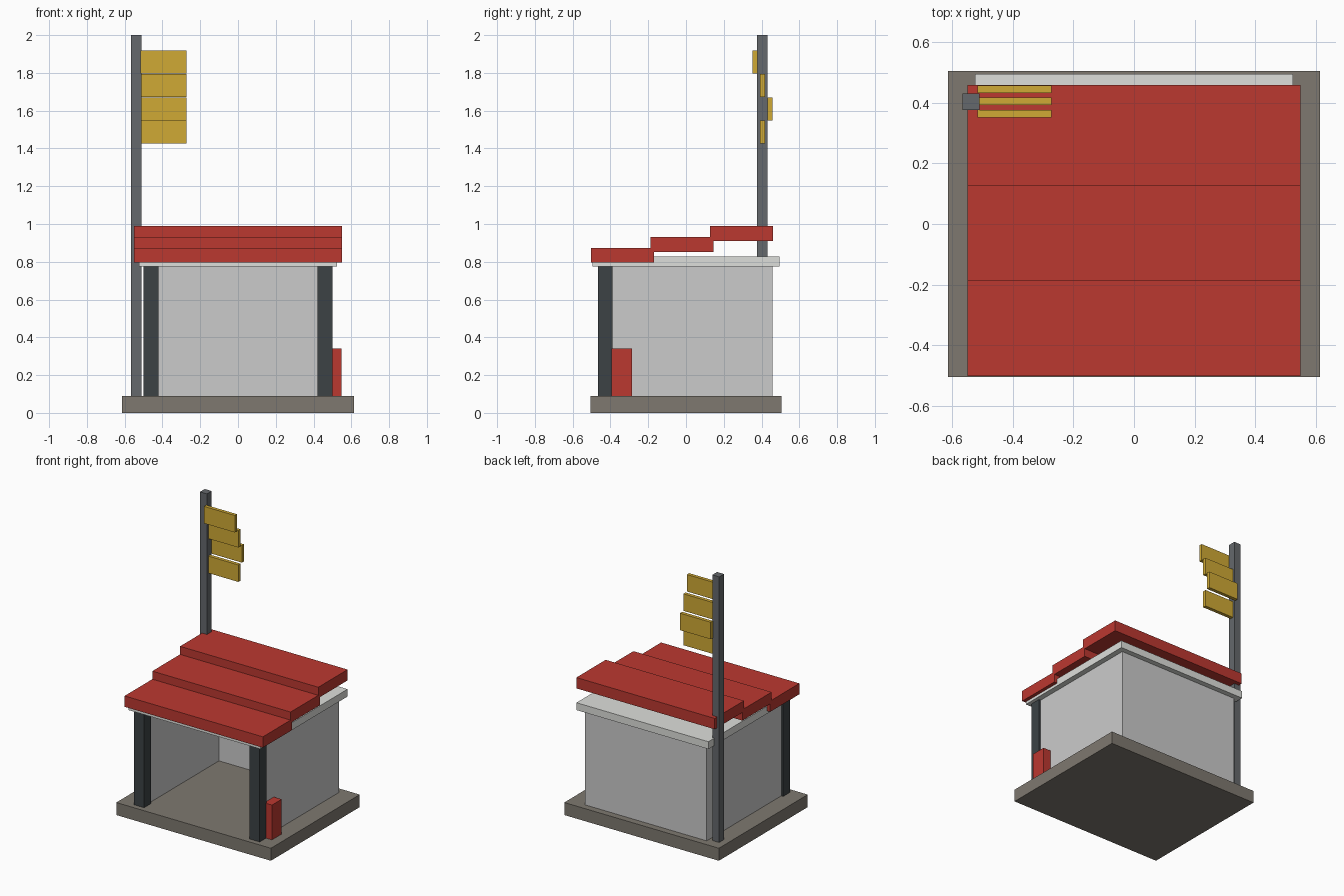
import bpy, bmesh
from mathutils import Vector

if "Cube" in bpy.data.objects:
    bpy.data.objects.remove(bpy.data.objects["Cube"])


def mat(name, r, g, b):
    m = bpy.data.materials.new(name)
    m.diffuse_color = (r, g, b, 1)
    m.use_nodes = True
    m.node_tree.nodes["Principled BSDF"].inputs["Base Color"].default_value = m.diffuse_color
    return m


STONE = mat("stone", 0.21, 0.19, 0.16)
PLASTER = mat("plaster", 0.64, 0.65, 0.62)
TRIM = mat("pale_trim", 0.73, 0.74, 0.71)
DARK = mat("dark_steel", 0.045, 0.055, 0.06)
STEEL = mat("steel", 0.13, 0.14, 0.15)
RED = mat("red", 0.50, 0.04, 0.03)
YELLOW = mat("yellow", 0.63, 0.40, 0.035)


def box(name, x, y, z, material):
    """Box from (min, max) ranges on each axis."""
    bm = bmesh.new()
    bmesh.ops.create_cube(bm, size=1)
    lo, hi = Vector((x[0], y[0], z[0])), Vector((x[1], y[1], z[1]))
    centre, size = (lo + hi) / 2, hi - lo
    bmesh.ops.scale(bm, vec=size, verts=bm.verts)
    me = bpy.data.meshes.new(name)
    bm.to_mesh(me)
    bm.free()
    me.materials.append(material)
    ob = bpy.data.objects.new(name, me)
    ob.location = centre
    bpy.context.collection.objects.link(ob)
    return ob


# Base slab
FLOOR, EAVE = 0.09, 0.775
box("base", (-0.615, 0.615), (-0.505, 0.505), (0, FLOOR), STONE)

# Walls and front posts, open at the front
box("back_wall", (-0.485, 0.485), (0.405, 0.457), (FLOOR, EAVE), PLASTER)
for side, s in (("left", -1), ("right", 1)):
    box(side + "_wall", sorted((s * 0.435, s * 0.485)), (-0.43, 0.405), (FLOOR, EAVE), PLASTER)
    box(side + "_post", sorted((s * 0.42, s * 0.50)), (-0.467, -0.39), (FLOOR, EAVE), DARK)

# Ceiling slab
box("ceiling_slab", (-0.525, 0.525), (-0.495, 0.495), (EAVE, 0.828), TRIM)

# Three stepped roof tiers
for i in range(3):
    y, z = -0.503 + i * 0.315, 0.795 + i * 0.058
    box(f"roof_tier_{i + 1}", (-0.55, 0.55), (y, y + 0.333), (z, z + 0.078), RED)

# Red cabinet against the right wall
box("side_cabinet", (0.485, 0.547), (-0.395, -0.285), (FLOOR, 0.34), RED)

# Pole with staggered sign panels
box("pole", (-0.566, -0.511), (0.377, 0.431), (FLOOR, 2.0), STEEL)
for i, y in enumerate((0.405, 0.445, 0.405, 0.365)):
    z = 1.425 + i * 0.1237
    box(f"sign_panel_{i + 1}", (-0.517, -0.272), (y - 0.0125, y + 0.0125), (z, z + 0.122), YELLOW)
